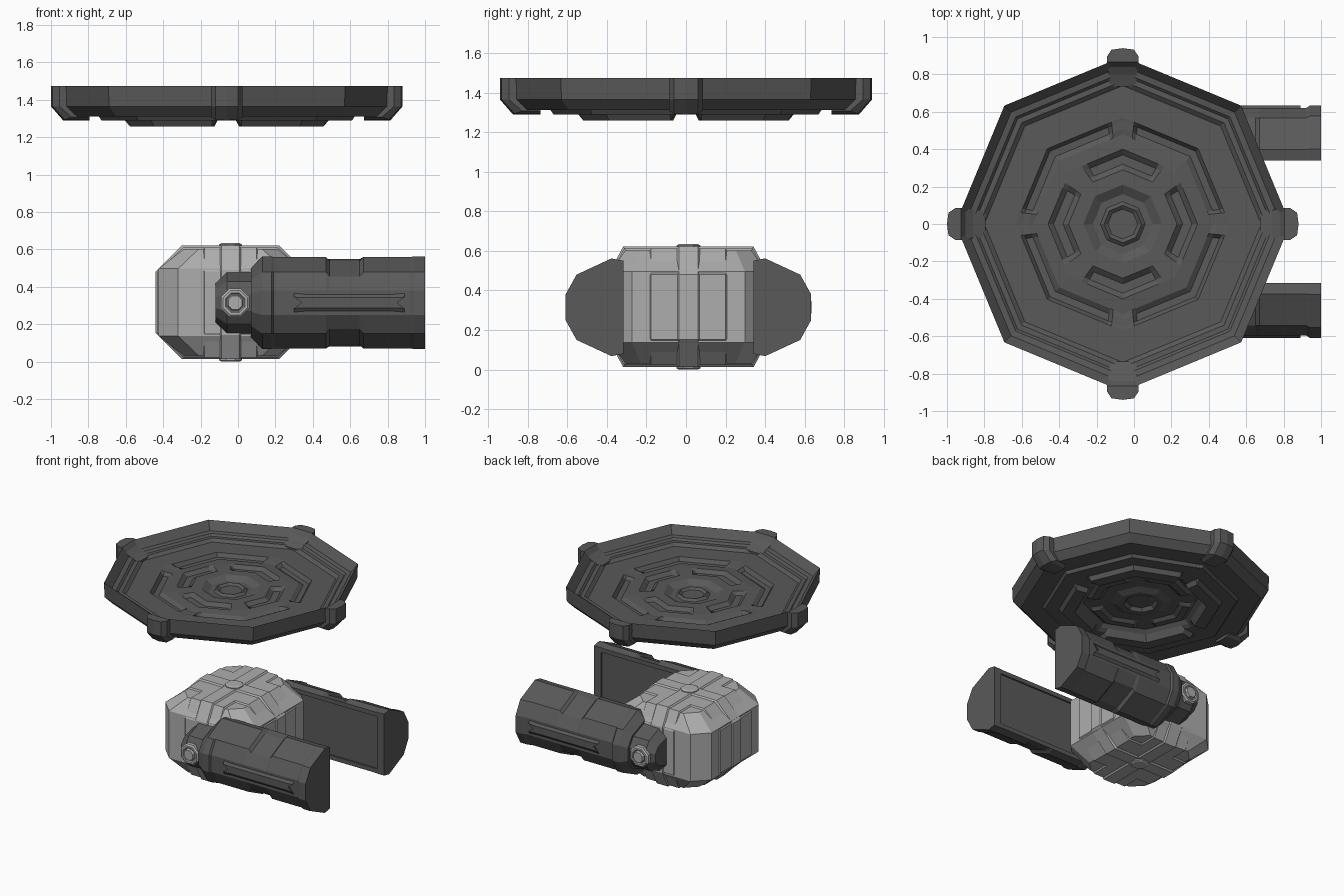
import bpy, bmesh
from math import sin, cos, pi

if "Cube" in bpy.data.objects:
    bpy.data.objects.remove(bpy.data.objects["Cube"])

CX, CY, CZ = -0.04, 0.012, 0.317   # centre of the pod body
ARM_Z = 0.315
dark = bpy.data.materials.new("dark_grey")
dark.diffuse_color = (.1, .1, .1, 1)
dark.use_nodes = True
dark.node_tree.nodes["Principled BSDF"].inputs["Base Color"].default_value = dark.diffuse_color
light = bpy.data.materials.new("light_grey")
light.diffuse_color = (.42, .42, .42, 1)
light.use_nodes = True
light.node_tree.nodes["Principled BSDF"].inputs["Base Color"].default_value = light.diffuse_color


def finish(name, bm, mat):
    me = bpy.data.meshes.new(name)
    bm.to_mesh(me)
    bm.free()
    me.materials.append(mat)
    ob = bpy.data.objects.new(name, me)
    bpy.context.collection.objects.link(ob)
    return ob


def loft(name, sections, mat=dark):
    """Closed solid through matching closed loops of points."""
    bm = bmesh.new()
    rows = [[bm.verts.new(p) for p in s] for s in sections]
    n = len(rows[0])
    for a, b in zip(rows, rows[1:]):
        for i in range(n):
            j = (i + 1) % n
            bm.faces.new((a[i], a[j], b[j], b[i]))
    bm.faces.new(rows[0])
    bm.faces.new(rows[-1])
    bmesh.ops.recalc_face_normals(bm, faces=bm.faces)
    return finish(name, bm, mat)


def carve(ob, cutter):
    mod = ob.modifiers.new("cut", 'BOOLEAN')
    mod.operation = 'DIFFERENCE'
    mod.solver = 'EXACT'
    mod.object = cutter
    dg = bpy.context.evaluated_depsgraph_get()
    me = bpy.data.meshes.new_from_object(ob.evaluated_get(dg))
    ob.modifiers.clear()
    ob.data = me
    bpy.data.objects.remove(cutter)


def chamfered(hx, hy, c, d=None):
    """Rectangle with cut corners."""
    d = c if d is None else d
    return [(hx, -hy + d), (hx, hy - d), (hx - c, hy), (-hx + c, hy),
            (-hx, hy - d), (-hx, -hy + d), (-hx + c, -hy), (hx - c, -hy)]


# Dish: octagonal rings (radius, height, ring-segment drop, chevron drop),
# from the centre of the top, over the rim, to the centre of the underside
rings = [(.08, 1.345, 0, 0), (.10, 1.36, 0, 0), (.12, 1.343, 0, 0), (.16, 1.343, 0, 0),
         (.21, 1.372, 0, 0), (.29, 1.372, 0, 0), (.32, 1.372, 0, .025),
         (.37, 1.372, 0, .025), (.40, 1.372, 0, 0), (.48, 1.365, 0, 0),
         (.51, 1.37, .025, 0), (.55, 1.372, .025, 0), (.57, 1.375, 0, 0),
         (.74, 1.375, 0, 0), (.765, 1.395, 0, 0), (.795, 1.395, 0, 0),
         (.81, 1.41, 0, 0), (.845, 1.415, 0, 0), (.895, 1.475, 0, 0),
         (.89, 1.365, 0, 0), (.835, 1.312, 0, 0), (.74, 1.312, 0, 0),
         (.685, 1.312, 0, 0), (.67, 1.29, 0, 0), (.57, 1.29, 0, 0),
         (.55, 1.29, .032, 0), (.46, 1.29, .032, 0), (.43, 1.305, 0, 0),
         (.40, 1.33, 0, 0), (.37, 1.33, 0, .02), (.32, 1.33, 0, .02),
         (.29, 1.33, 0, 0), (.21, 1.325, 0, 0), (.16, 1.305, 0, 0),
         (.12, 1.305, 0, 0), (.10, 1.33, 0, 0), (.08, 1.325, 0, 0)]
steps = [0, .15, .20, .68, .78, 1]
cols = []   # unit octagon position, ring segment on, chevron on
for k in range(8):
    a, b = k * pi / 4, (k + 1) * pi / 4
    for t in (steps[:-1] if k % 2 == 0 else [1 - s for s in steps[:0:-1]]):
        f = t if k % 2 == 0 else 1 - t          # distance from the axis corner
        cols.append((cos(a) * (1 - t) + cos(b) * t, sin(a) * (1 - t) + sin(b) * t,
                     f > .19, f < .70))
loft("dish", [[(-.06 + r * x, r * y, z - g * gon - c * con) for x, y, gon, con in cols]
              for r, z, g, c in rings])

# Clamps on the four dish corners
clamp = [(.94, 1.475), (.94, 1.365), (.875, 1.29), (.735, 1.29),
         (.735, 1.39), (.80, 1.415), (.84, 1.44), (.865, 1.475)]
for k in range(4):
    ca, sa = cos(k * pi / 2), sin(k * pi / 2)
    secs = []
    for w, inset in ((-.085, .045), (-.06, .008), (0, 0), (.06, .008), (.085, .045)):
        secs.append([])
        for i, (r, z) in enumerate(clamp):
            r -= inset * (i < 3)
            z += inset * .4 * (i in (2, 3))
            v = w * (1 if r > .8 else .85)
            secs[-1].append((-.06 + r * ca - v * sa, r * sa + v * ca, z))
    loft("dish_clamp", secs)

# Pod body
levels = [(-.285, .25, .32, .08), (-.18, .385, .39, .105),
          (.18, .385, .39, .105), (.285, .25, .32, .08)]
loft("pod_body", [[(CX + x, CY + y, CZ + z) for x, y in chamfered(hx, hy, c)]
                  for z, hx, hy, c in levels], light)


# Ribs crossing over the body: (half width, half length, half height)
def rib(name, along_x, width, length, height, c, d):
    prof = chamfered(length, height, c, d)
    secs = []
    for w, g in ((-width, .012), (-width + .012, 0), (width - .012, 0), (width, .012)):
        ring = [(p * (1 - g / length), q * (1 - g / height)) for p, q in prof]
        secs.append([(CX + (p if along_x else w), CY + (w if along_x else p), CZ + q)
                     for p, q in ring])
    loft(name, secs, light)


rib("pod_rib_long", True, .06, .40, .304, .14, .14)
rib("pod_rib_cross", False, .06, .40, .304, .07, .13)
rib("pod_panel_long", True, .20, .392, .294, .14, .13)
rib("pod_panel_cross", False, .15, .395, .294, .07, .13)

# Arm cross-section: (distance outward from inner face, height from centre)
arm_sec = [(0, .235), (.06, .247), (.235, .165), (.29, .065),
           (.29, -.065), (.235, -.165), (.06, -.247), (0, -.235)]

for side, tag in ((-1, "front"), (1, "back")):
    def slab(x, sy, sz, dip=0, side=side):
        out = []
        for i, (y, z) in enumerate(arm_sec):
            if i in (1, 2, 5, 6):
                z -= dip * (1 if z > 0 else -1)
            out.append((x, CY + side * (.328 + y * sy), ARM_Z + z * sz))
        return out

    # Long shield with end collars and a shallow dip in the middle
    arm = loft(tag + "_arm", [slab(*s) for s in (
        (.07, .90, .75), (.13, 1.01, 1), (.18, 1.01, 1), (.19, .965, .99),
        (.47, .965, .99), (.49, .965, .99, .022), (.65, .965, .99, .022),
        (.67, .965, .99), (.92, .965, .99), (.94, 1.01, 1), (1.0, 1.01, 1))])

    # Raised arrow-ended bar on the outer face
    bar = [(.30, .05), (.34, 0), (.30, -.05), (.36, -.045), (.83, -.045),
           (.89, -.05), (.85, 0), (.89, .05), (.83, .045), (.36, .045)]
    loft(tag + "_arm_bar", [[(x, CY + side * y, ARM_Z + z * s) for x, z in bar]
                            for y, s in ((.58, 1), (.608, 1), (.622, .6))])
    # Shallow recess on the inner face
    rect = [(.20, -.20), (.94, -.20), (.94, .20), (.20, .20)]
    carve(arm, loft("inner_cutter", [[(x, CY + side * y, ARM_Z + z) for x, z in rect]
                                     for y in (.30, .34)]))

    # Shoulder block and its octagonal bolt
    loft(tag + "_shoulder", [slab(*s) for s in (
        (-.12, .70, .45), (-.06, .82, .69), (.03, .82, .69), (.12, .86, .70))])
    bolt = [(.53, .082), (.574, .082), (.583, .07), (.583, .056),
            (.575, .05), (.575, .046), (.592, .040)]
    loft(tag + "_bolt", [[(-.015 + r * cos((i + .5) * pi / 4), CY + side * y,
                           ARM_Z + r * sin((i + .5) * pi / 4)) for i in range(8)]
                         for y, r in bolt], light)

# Octagonal caps where the ribs cross, top and bottom
for s, tag in ((1, "top"), (-1, "bottom")):
    loft("pod_cap_" + tag, [[(CX + r * cos((i + .5) * pi / 4), CY + r * sin((i + .5) * pi / 4),
                              CZ + s * h) for i in range(8)]
                            for h, r in ((.28, .066), (.31, .066), (.317, .052))], light)
